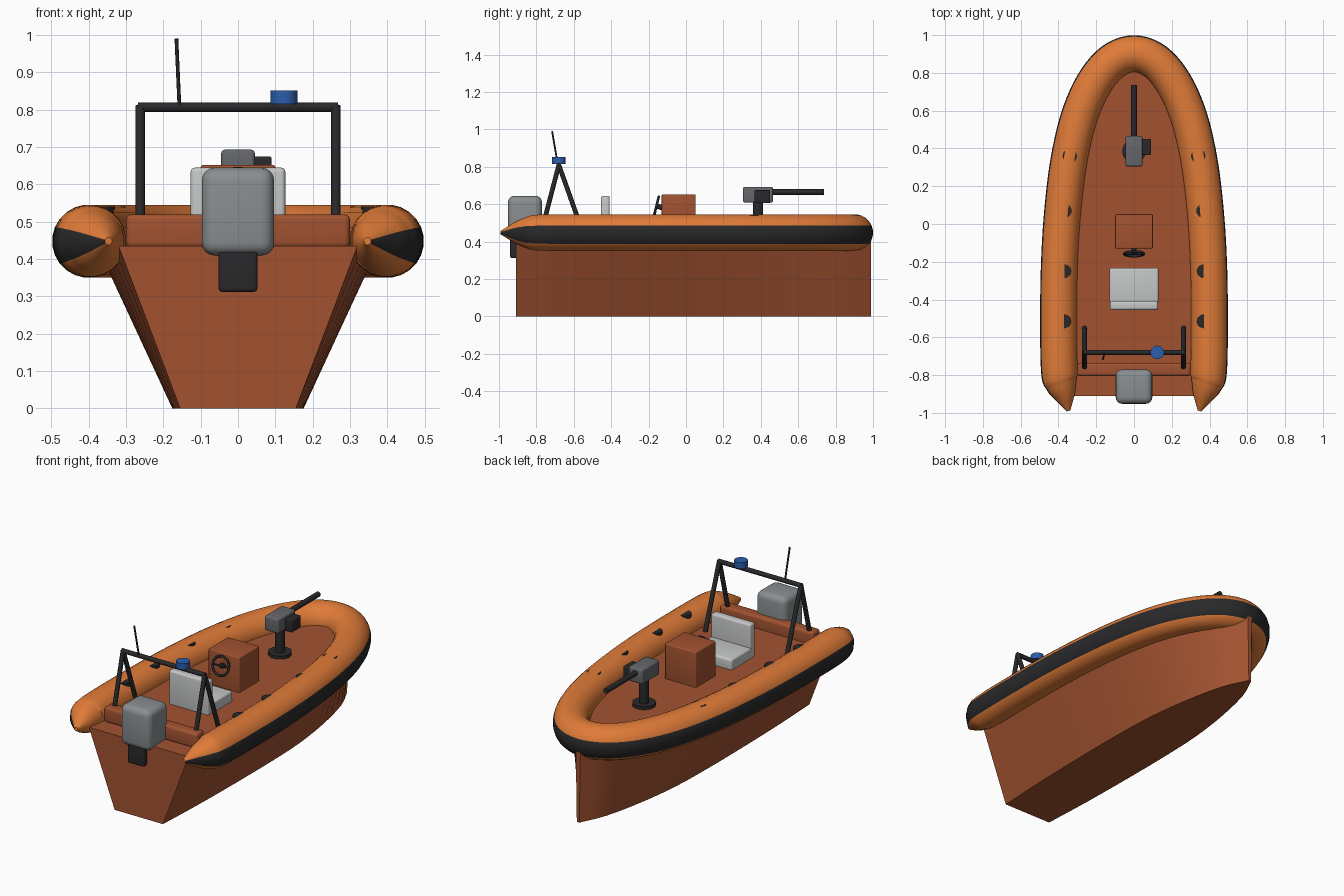
import bpy, bmesh, math
from mathutils import Vector

if "Cube" in bpy.data.objects:
    bpy.data.objects.remove(bpy.data.objects["Cube"], do_unlink=True)


def material(name, r, g, b):
    m = bpy.data.materials.new(name)
    m.use_nodes = True
    m.diffuse_color = (r, g, b, 1)
    bsdf = next(n for n in m.node_tree.nodes if n.type == 'BSDF_PRINCIPLED')
    bsdf.inputs["Base Color"].default_value = (r, g, b, 1)
    bsdf.inputs["Roughness"].default_value = 0.6
    return m


ORANGE = material("tube_orange", 0.75, 0.2, 0.04)
RUST = material("hull_rust", 0.36, 0.085, 0.03)
BLACK = material("rubber_black", 0.022, 0.022, 0.024)
GREY = material("engine_grey", 0.25, 0.27, 0.28)
PALE = material("seat_pale_grey", 0.56, 0.58, 0.57)
STEEL = material("gun_grey", 0.13, 0.135, 0.145)
BLUE = material("lamp_blue", 0.025, 0.11, 0.42)


def finish(bm, name, *mats, angle=35):
    bmesh.ops.recalc_face_normals(bm, faces=bm.faces)
    mesh = bpy.data.meshes.new(name)
    bm.to_mesh(mesh)
    bm.free()
    ob = bpy.data.objects.new(name, mesh)
    bpy.context.collection.objects.link(ob)
    for m in mats:
        mesh.materials.append(m)
    bpy.ops.object.select_all(action='DESELECT')
    ob.select_set(True)
    bpy.context.view_layer.objects.active = ob
    bpy.ops.object.shade_smooth_by_angle(angle=math.radians(angle))
    return ob


def box(name, mat, x, y, z, bevel=0.008):
    """Rounded box from three (low, high) ranges."""
    bm = bmesh.new()
    bmesh.ops.create_cube(bm, size=1)
    for v in bm.verts:
        v.co = [(a + b) / 2 + c * (b - a) for (a, b), c in zip((x, y, z), v.co)]
    bmesh.ops.bevel(bm, geom=bm.edges[:], offset=bevel, segments=4,
                    profile=0.5, affect='EDGES')
    return finish(bm, name, mat)


def rod(name, mat, p, q, radius, sides=20):
    """Cylinder between two points."""
    p, q = Vector(p), Vector(q)
    bm = bmesh.new()
    bmesh.ops.create_cone(bm, cap_ends=True, segments=sides, radius1=radius,
                          radius2=radius, depth=(q - p).length)
    turn = (q - p).to_track_quat('Z', 'Y')
    for v in bm.verts:
        v.co = turn @ v.co + (p + q) / 2
    return finish(bm, name, mat, angle=50)


def spline(points, steps):
    """Smooth path through the points, any number of components."""
    pts = [Vector(p) for p in points]
    pts = [2 * pts[0] - pts[1]] + pts + [2 * pts[-1] - pts[-2]]
    out = []
    for a, b, c, d in zip(pts, pts[1:], pts[2:], pts[3:]):
        for i in range(steps):
            t = i / steps
            out.append(b + (c - a) * (t / 2) + (2 * a - 5 * b + 4 * c - d) * (t * t / 2)
                       + (3 * b - a - 3 * c + d) * (t ** 3 / 2))
    return out + [pts[-2]]


def loft(bm, rings):
    """Skin closed rings; returns the side faces as (face, index round the ring)."""
    vs = [[bm.verts.new(p) for p in ring] for ring in rings]
    n = len(vs[0])
    faces = [(bm.faces.new((r[i], r[(i + 1) % n], s[(i + 1) % n], s[i])), i)
             for r, s in zip(vs, vs[1:]) for i in range(n)]
    bm.faces.new(vs[0])
    bm.faces.new(vs[-1])
    return faces


# Inflatable tube: x, y, radius along one side, mirrored over the bow
TUBE_Z, SIDES = 0.448, 24
half = [(0.347, -0.99, 0.01), (0.368, -0.91, 0.058), (0.386, -0.85, 0.084),
        (0.396, -0.78, 0.097), (0.4, -0.5, 0.098), (0.395, -0.2, 0.098),
        (0.378, 0.07, 0.098), (0.346, 0.33, 0.098), (0.293, 0.56, 0.098),
        (0.215, 0.74, 0.098), (0.115, 0.86, 0.098), (0, 0.902, 0.098)]
path = spline(half + [(-x, y, r) for x, y, r in half[-2::-1]], 5)
rings = []
for i, p in enumerate(path):
    t = path[min(i + 1, len(path) - 1)] - path[max(i - 1, 0)]
    out = Vector((t.y, -t.x, 0)).normalized()
    ring = []
    for k in range(SIDES):
        a = math.radians(-37.5) + math.tau * k / SIDES
        ring.append(Vector((p.x, p.y, TUBE_Z)) + out * p.z * math.cos(a)
                    + Vector((0, 0, p.z * math.sin(a))))
    rings.append(ring)
bm = bmesh.new()
for face, k in loft(bm, rings):
    face.material_index = 1 if k < 4 else 0    # rubbing strake on the outside
finish(bm, "inflatable_tube", ORANGE, BLACK)

# Hull: y, bottom half width, top half width
stations = spline([(-0.91, 0.155, 0.32), (-0.6, 0.169, 0.36), (-0.27, 0.175, 0.378),
                   (0.05, 0.175, 0.367), (0.33, 0.165, 0.33), (0.6, 0.13, 0.26),
                   (0.84, 0.075, 0.14), (0.99, 0.008, 0.015)], 3)
bm = bmesh.new()
loft(bm, [[(-t, y, 0.435), (-b, y, 0), (b, y, 0), (t, y, 0.435)] for y, b, t in stations])
finish(bm, "hull", RUST)

# Deck filling the inside of the tube
bm = bmesh.new()
loft(bm, [[(p.x, p.y, z) for p in path if p.y > -0.79] for z in (0.41, 0.45)])
finish(bm, "deck", RUST)
box("stern_bolster", RUST, (-0.3, 0.3), (-0.805, -0.735), (0.43, 0.52), 0.015)

# Outboard engine
box("engine_cowl", GREY, (-0.097, 0.097), (-0.952, -0.77), (0.41, 0.645), 0.035)
box("engine_leg", BLACK, (-0.052, 0.052), (-0.94, -0.84), (0.312, 0.43), 0.01)

# Helm seat and console
box("seat_cushion", PALE, (-0.13, 0.13), (-0.42, -0.232), (0.44, 0.51), 0.012)
box("seat_back", PALE, (-0.127, 0.127), (-0.455, -0.408), (0.44, 0.645), 0.012)
box("console", RUST, (-0.1, 0.1), (-0.13, 0.052), (0.44, 0.652), 0.006)

# Steering wheel, leaning forward
centre, tilt = Vector((0, -0.158, 0.59)), math.radians(14)
up = Vector((0, math.sin(tilt), math.cos(tilt)))
back = Vector((0, -math.cos(tilt), math.sin(tilt)))
rim = []
for i in range(33):
    a = math.tau * i / 32
    d = Vector((math.cos(a), 0, 0)) + up * math.sin(a)
    rim.append([centre + d * (0.052 + 0.007 * math.cos(b)) + back * 0.007 * math.sin(b)
                for b in (math.tau * k / 8 for k in range(8))])
bm = bmesh.new()
loft(bm, rim)
finish(bm, "steering_wheel", BLACK, angle=60)
rod("wheel_hub", BLACK, centre, (0, -0.12, 0.58), 0.014)
for sx in (-1, 1):
    rod("wheel_spoke", BLACK, centre, centre + Vector((sx * 0.05, 0, 0)), 0.005, 8)

# Bow gun on its pedestal
rod("pedestal_base", BLACK, (0, 0.385, 0.44), (0, 0.385, 0.468), 0.062, 28)
rod("pedestal_post", BLACK, (0, 0.385, 0.45), (0, 0.385, 0.63), 0.026)
box("gun_body", STEEL, (-0.045, 0.045), (0.305, 0.465), (0.608, 0.693), 0.01)
box("ammunition_box", BLACK, (0.04, 0.09), (0.365, 0.45), (0.605, 0.675), 0.005)
rod("gun_barrel", BLACK, (0, 0.45, 0.665), (0, 0.737, 0.665), 0.015)

# Stern arch with lamp and aerial
for name, x in (("right", -0.262), ("left", 0.262)):
    for end, y in (("rear", -0.775), ("front", -0.55)):
        rod(f"arch_{end}_leg_{name}", BLACK, (x, y, 0.445), (x, -0.68, 0.81), 0.0125)
rod("arch_bar", BLACK, (-0.268, -0.68, 0.807), (0.268, -0.68, 0.807), 0.013)
rod("lamp", BLUE, (0.123, -0.68, 0.816), (0.123, -0.68, 0.852), 0.036, 28)
rod("aerial", BLACK, (-0.157, -0.685, 0.81), (-0.165, -0.716, 0.99), 0.005, 10)

# Grab pads half sunk in the tube
for sx in (-1, 1):
    for x, y in ((0.34, 0.36), (0.368, 0.07), (0.372, -0.25), (0.372, -0.515)):
        rod("grab_pad", BLACK, (sx * x, y, 0.515), (sx * x, y, 0.541), 0.038)
